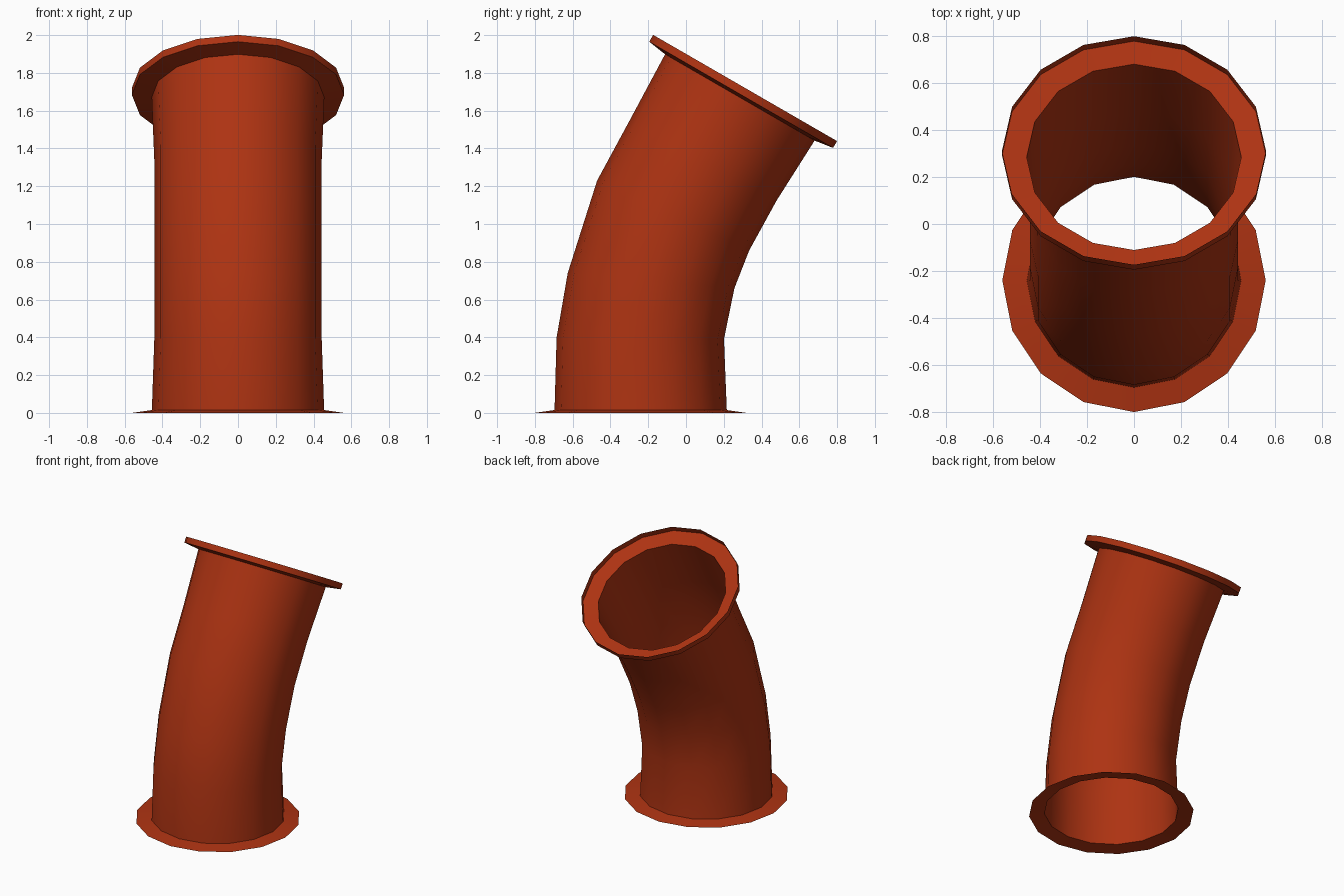
import bpy
import bmesh
from math import sin, cos, pi, radians

SIDES = 16

cube = bpy.data.objects.get("Cube")
if cube:
    bpy.data.objects.remove(cube, do_unlink=True)

# Single rust red paint
paint = bpy.data.materials.new("rust_red")
paint.use_nodes = True
paint.diffuse_color = (0.42, 0.033, 0.006, 1)
bsdf = next(n for n in paint.node_tree.nodes if n.type == 'BSDF_PRINCIPLED')
bsdf.inputs["Base Color"].default_value = paint.diffuse_color
bsdf.inputs["Roughness"].default_value = 0.7


def loft(name, rings):
    """Skin a sheet over rings of (centre y, centre z, radius, tilt in degrees)."""
    bm = bmesh.new()
    loops = []
    for y, z, r, tilt in rings:
        t = radians(tilt)
        loop = []
        for i in range(SIDES):
            a = 2 * pi * i / SIDES
            d = r * sin(a)
            loop.append(bm.verts.new((r * cos(a), y + d * cos(t), z - d * sin(t))))
        loops.append(loop)
    for low, high in zip(loops, loops[1:]):
        for i in range(SIDES):
            j = (i + 1) % SIDES
            bm.faces.new((low[i], low[j], high[j], high[i]))
    mesh = bpy.data.meshes.new(name)
    bm.to_mesh(mesh)
    bm.free()
    mesh.materials.append(paint)
    obj = bpy.data.objects.new(name, mesh)
    bpy.context.collection.objects.link(obj)
    bpy.ops.object.select_all(action='DESELECT')
    obj.select_set(True)
    bpy.context.view_layer.objects.active = obj
    bpy.ops.object.shade_smooth_by_angle(angle=radians(35))
    return obj


# Ends of the pipe, slightly flared where they meet the flanges
pipe_bottom = (-0.24, 0.015, 0.456, 0)
pipe_top = (0.285, 1.67, 0.457, 30)

# Bent pipe wall
loft("pipe_wall", [
    pipe_bottom,
    (-0.242, 0.395, 0.443, 0.6),
    (-0.185, 0.70, 0.443, 5.2),
    (-0.068, 1.045, 0.443, 24.7),
    (0.09, 1.335, 0.443, 28.5),
    pipe_top,
])

# Shallow flange resting on the ground
loft("base_flange", [(-0.24, 0, 0.561, 0), pipe_bottom])

# Tilted flange with a raised lip around its edge
loft("top_flange", [
    pipe_top,
    (0.292, 1.684, 0.562, 30),
    (0.313, 1.72, 0.562, 30),
])
